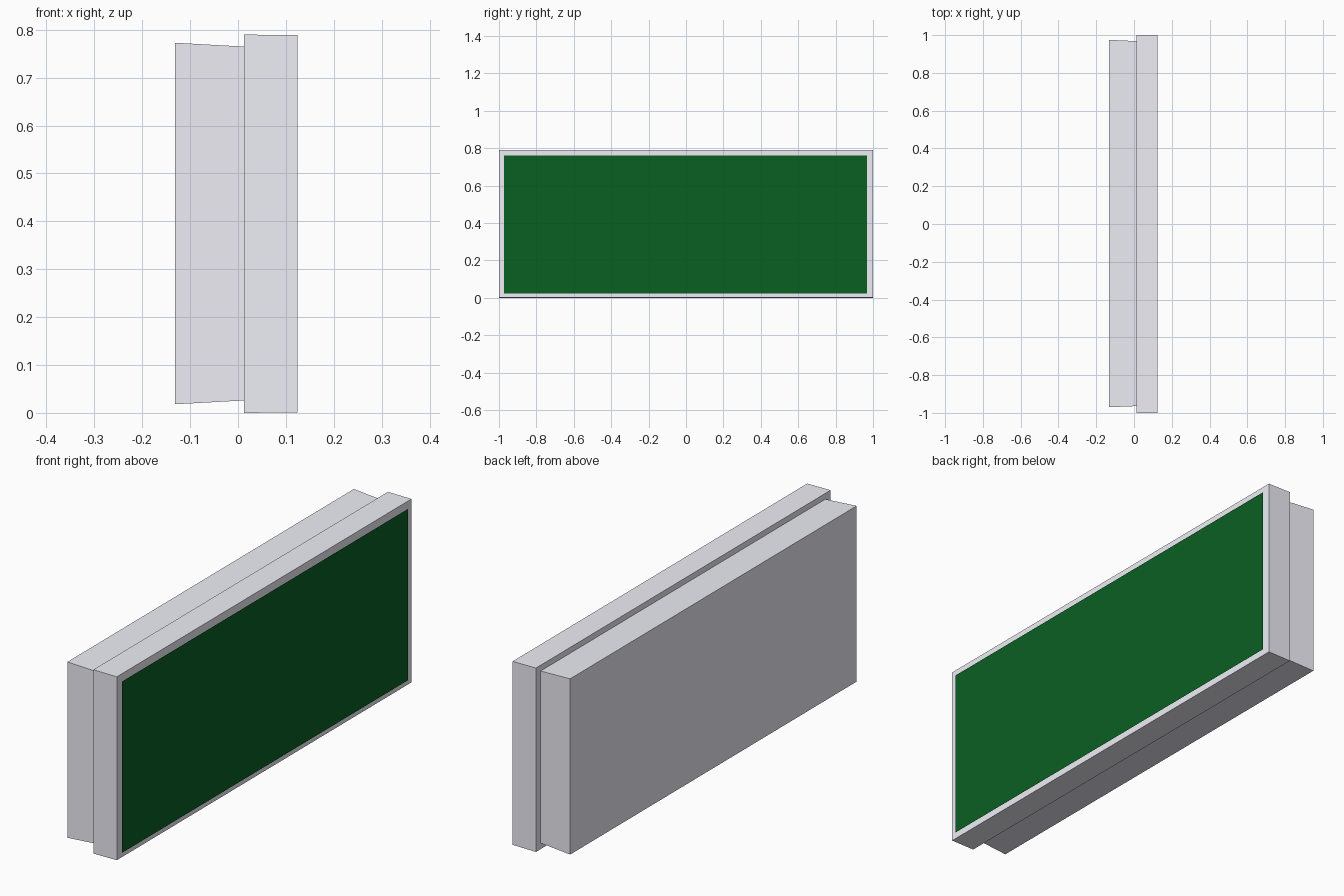
import bpy, bmesh

if "Cube" in bpy.data.objects:
    bpy.data.objects.remove(bpy.data.objects["Cube"])


def material(name, r, g, b):
    mat = bpy.data.materials.new(name)
    mat.diffuse_color = (r, g, b, 1)
    mat.use_nodes = True
    mat.node_tree.nodes["Principled BSDF"].inputs["Base Color"].default_value = mat.diffuse_color
    return mat


def tapered_box(name, mat, back, front):
    """Box along x; each end is (x, y0, y1, z0, z1)."""
    bm = bmesh.new()
    rings = []
    for x, y0, y1, z0, z1 in (back, front):
        rings.append([bm.verts.new((x, y, z))
                      for y, z in ((y0, z0), (y1, z0), (y1, z1), (y0, z1))])
    a, b = rings
    bm.faces.new(a[::-1])
    bm.faces.new(b)
    for i in range(4):
        j = (i + 1) % 4
        bm.faces.new((a[i], a[j], b[j], b[i]))
    bmesh.ops.recalc_face_normals(bm, faces=bm.faces)
    mesh = bpy.data.meshes.new(name)
    bm.to_mesh(mesh)
    bm.free()
    mesh.materials.append(mat)
    obj = bpy.data.objects.new(name, mesh)
    bpy.context.collection.objects.link(obj)
    return obj


casing = material("pale_casing", 0.86, 0.86, 0.93)
green = material("screen_green", 0.003, 0.115, 0.016)

# Front bezel, very slightly tapered
tapered_box("front_bezel", casing, (0.013, -1.0, 1.0, 0.0, 0.79),
            (0.124, -1.0, 1.0, 0.001, 0.789))

# Rear housing, flaring towards the back
tapered_box("rear_housing", casing, (-0.132, -0.970, 0.975, 0.018, 0.773),
            (0.013, -0.964, 0.968, 0.026, 0.765))

# Green display sheet just in front of the bezel
bpy.ops.mesh.primitive_plane_add(size=1)
screen = bpy.context.object
screen.name = "display_screen"
x, y0, y1, z0, z1 = 0.130, -0.972, 0.968, 0.024, 0.760
for v in screen.data.vertices:
    u, w = v.co.x + 0.5, v.co.y + 0.5
    v.co = (x, y0 + u * (y1 - y0), z0 + w * (z1 - z0))
screen.data.update()
screen.data.materials.append(green)
